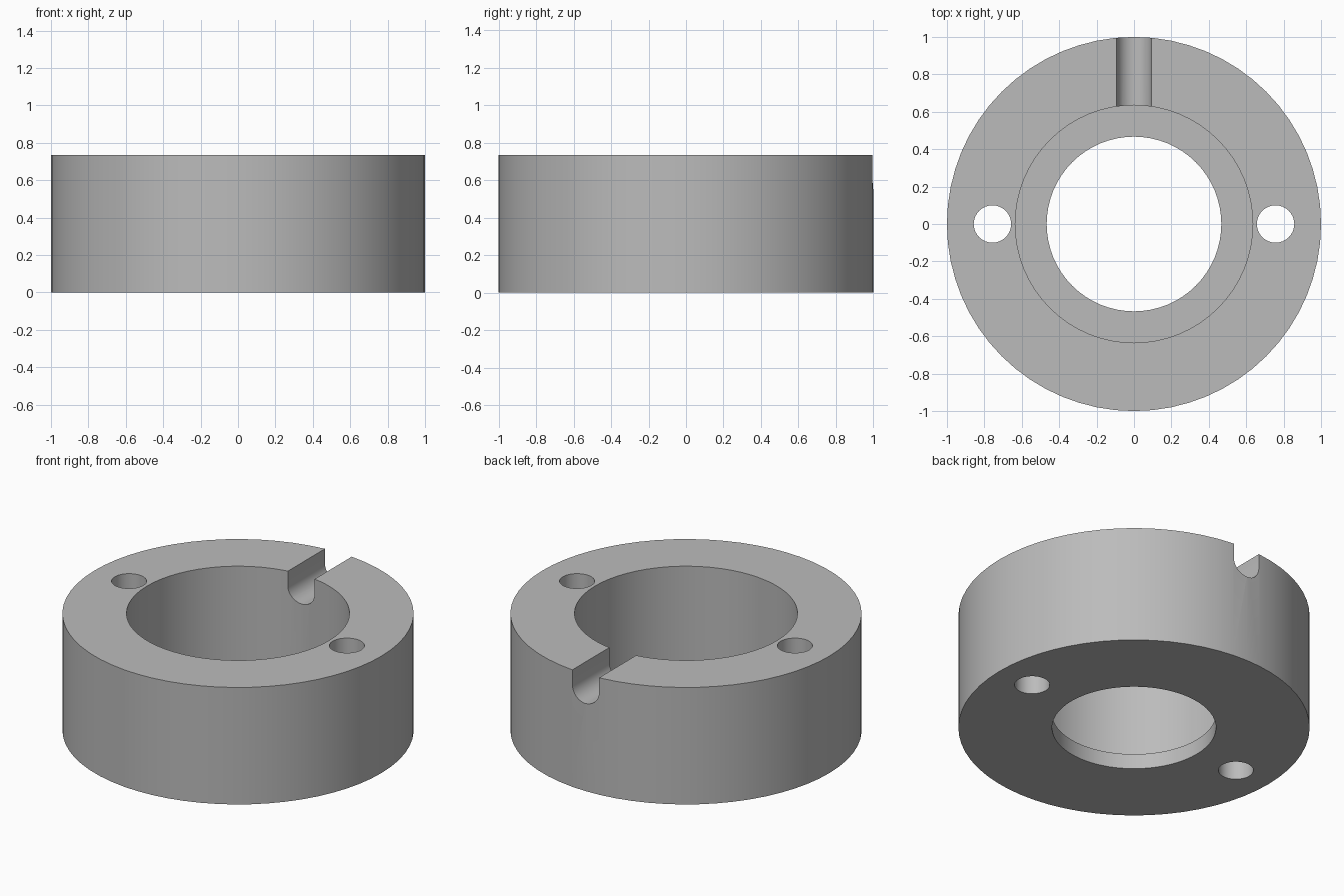
import bpy, bmesh
from math import cos, sin, pi, radians
from mathutils import Matrix

if "Cube" in bpy.data.objects:
    bpy.data.objects.remove(bpy.data.objects["Cube"], do_unlink=True)

HEIGHT = 0.735
LEDGE = 0.095        # height of the step inside the bore
BORE, RECESS = 0.467, 0.635
SLOT_R, SLOT_DEPTH = 0.093, 0.185
SEGMENTS = 64

grey = bpy.data.materials.new("plain grey")
grey.use_nodes = True
grey.diffuse_color = (0.5, 0.5, 0.5, 1)
grey.node_tree.nodes["Principled BSDF"].inputs["Base Color"].default_value = grey.diffuse_color


def make_object(name, bm):
    bmesh.ops.recalc_face_normals(bm, faces=bm.faces)
    mesh = bpy.data.meshes.new(name)
    bm.to_mesh(mesh)
    bm.free()
    mesh.materials.append(grey)
    obj = bpy.data.objects.new(name, mesh)
    bpy.context.collection.objects.link(obj)
    return obj


def lathe(name, profile):
    """Revolve a closed (radius, z) profile about the z axis."""
    bm = bmesh.new()
    verts = [bm.verts.new((r, 0, z)) for r, z in profile]
    edges = [bm.edges.new((v, verts[i - 1])) for i, v in enumerate(verts)]
    bmesh.ops.spin(bm, geom=verts + edges, cent=(0, 0, 0), axis=(0, 0, 1),
                   angle=2 * pi, steps=SEGMENTS, use_merge=True)
    bmesh.ops.remove_doubles(bm, verts=bm.verts, dist=0.0001)
    return make_object(name, bm)


def pin_cutter(x):
    bm = bmesh.new()
    bmesh.ops.create_cone(bm, cap_ends=True, segments=32, radius1=0.1, radius2=0.1,
                          depth=2, matrix=Matrix.Translation((x, 0, 0.3)))
    return make_object("pin_hole_cutter", bm)


def slot_cutter():
    """Round-bottomed channel running out through the back wall."""
    centre = HEIGHT - SLOT_DEPTH + SLOT_R
    outline = [(SLOT_R, 1), (-SLOT_R, 1)]
    outline += [(SLOT_R * cos(a), centre + SLOT_R * sin(a))
                for a in (pi + pi * i / 16 for i in range(17))]
    bm = bmesh.new()
    face = bm.faces.new([bm.verts.new((x, 0.4, z)) for x, z in outline])
    end = bmesh.ops.extrude_face_region(bm, geom=[face])["geom"]
    bmesh.ops.translate(bm, vec=(0, 0.8, 0),
                        verts=[g for g in end if isinstance(g, bmesh.types.BMVert)])
    return make_object("slot_cutter", bm)


# Stepped ring body
collar = lathe("stepped_collar", [
    (BORE, 0), (1, 0), (1, HEIGHT), (RECESS, HEIGHT), (RECESS, LEDGE), (BORE, LEDGE)])

# Two through holes and the back slot
cutters = [pin_cutter(-0.757), pin_cutter(0.757), slot_cutter()]
for cutter in cutters:
    cutter.hide_render = True
    mod = collar.modifiers.new("cut", 'BOOLEAN')
    mod.operation = 'DIFFERENCE'
    mod.solver = 'EXACT'
    mod.object = cutter

bpy.ops.object.select_all(action='DESELECT')
collar.select_set(True)
bpy.context.view_layer.objects.active = collar
for mod in list(collar.modifiers):
    bpy.ops.object.modifier_apply(modifier=mod.name)
for cutter in cutters:
    bpy.data.objects.remove(cutter, do_unlink=True)

# Smooth walls with crisp rims
bpy.ops.object.shade_smooth_by_angle(angle=radians(30))
